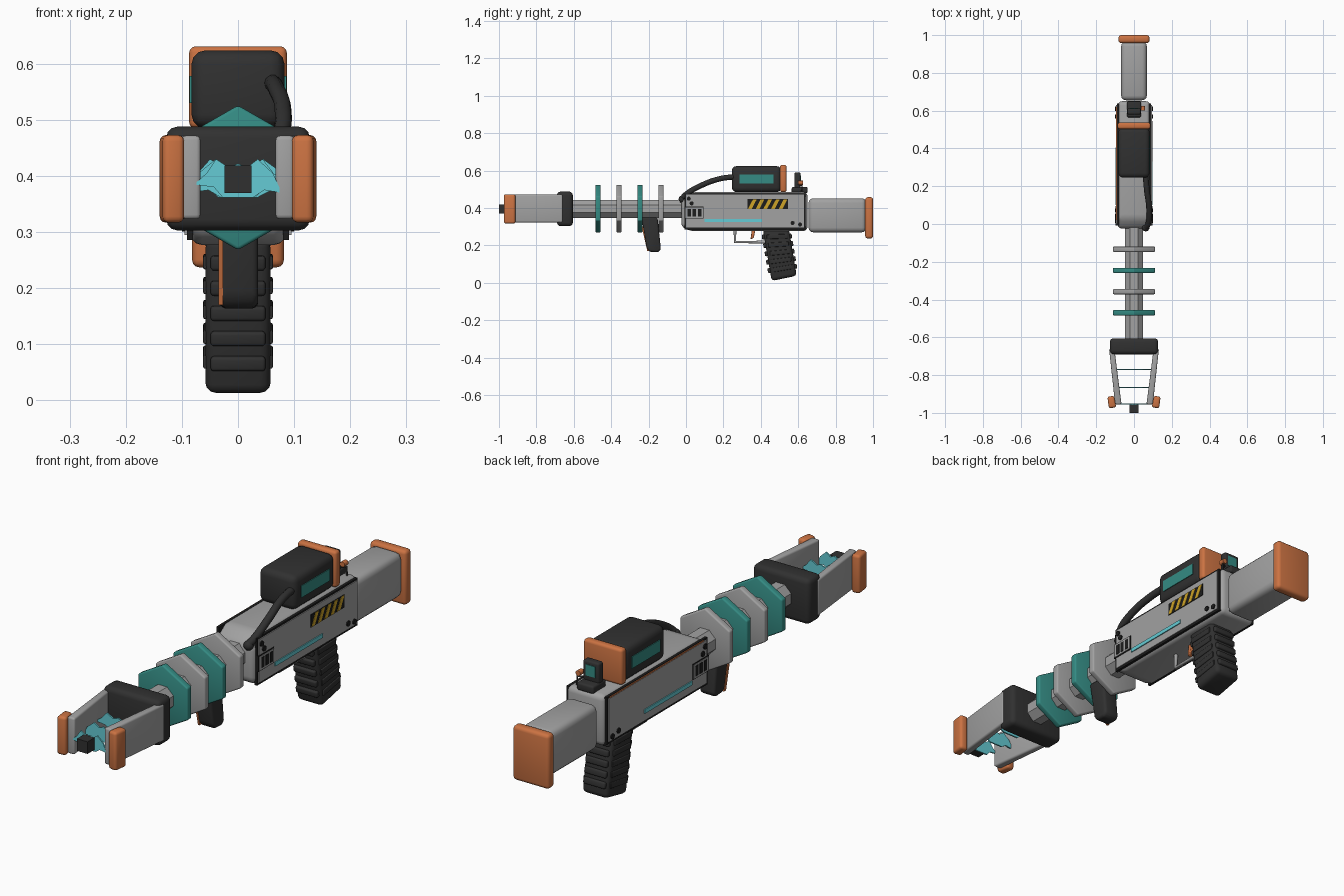
import bpy, bmesh, math
from mathutils import Vector

cube = bpy.data.objects.get("Cube")
if cube:
    bpy.data.objects.remove(cube, do_unlink=True)


def material(name, rgb):
    m = bpy.data.materials.new(name)
    m.use_nodes = True
    m.diffuse_color = (*rgb, 1)
    m.node_tree.nodes["Principled BSDF"].inputs["Base Color"].default_value = (*rgb, 1)
    return m


GREY = material("grey metal", (0.36, 0.36, 0.36))
DARK = material("dark rubber", (0.03, 0.03, 0.03))
BLACK = material("black trim", (0.012, 0.012, 0.012))
ORANGE = material("orange paint", (0.6, 0.17, 0.055))
TEAL = material("teal glass", (0.035, 0.26, 0.23))
CYAN = material("cyan glow", (0.13, 0.6, 0.66))
YELLOW = material("hazard yellow", (0.62, 0.37, 0.02))


def finish(name, bm, mat, bevel=0.0):
    """Round the edges and turn the bmesh into an object."""
    bmesh.ops.recalc_face_normals(bm, faces=bm.faces)
    if bevel:
        bmesh.ops.bevel(bm, geom=bm.edges[:], offset=bevel, segments=3,
                        profile=0.5, affect='EDGES', clamp_overlap=True)
    mesh = bpy.data.meshes.new(name)
    bm.to_mesh(mesh)
    bm.free()
    mesh.materials.append(mat)
    mesh.shade_smooth()
    mesh.set_sharp_from_angle(angle=math.radians(35))
    obj = bpy.data.objects.new(name, mesh)
    bpy.context.collection.objects.link(obj)
    return obj


def prism(name, points, axis, a, b, mat, bevel=0.0):
    """Extrude an outline along x (points are y, z), y (x, z) or z (x, y)."""
    bm = bmesh.new()
    k = "xyz".index(axis)
    ends = []
    for depth in (a, b):
        ring = []
        for p in points:
            co = list(p)
            co.insert(k, depth)
            ring.append(bm.verts.new(co))
        ends.append(ring)
        bm.faces.new(ring)
    n = len(points)
    for i in range(n):
        j = (i + 1) % n
        bm.faces.new((ends[0][i], ends[0][j], ends[1][j], ends[1][i]))
    return finish(name, bm, mat, bevel)


def box(name, x, y, z, mat, bevel=0.0):
    outline = [(y[0], z[0]), (y[1], z[0]), (y[1], z[1]), (y[0], z[1])]
    return prism(name, outline, "x", x[0], x[1], mat, bevel)


def polygon(n, radius, cz, turn):
    return [(radius * math.cos(turn + i * math.tau / n),
             cz + radius * math.sin(turn + i * math.tau / n)) for i in range(n)]


def tube(name, points, radius, mat, smooth=True):
    curve = bpy.data.curves.new(name, 'CURVE')
    curve.dimensions = '3D'
    curve.bevel_depth = radius
    curve.bevel_resolution = 3
    curve.use_fill_caps = True
    s = curve.splines.new('BEZIER' if smooth else 'POLY')
    pts = s.bezier_points if smooth else s.points
    pts.add(len(points) - 1)
    for p, co in zip(pts, points):
        if smooth:
            p.co = co
            p.handle_left_type = p.handle_right_type = 'AUTO'
        else:
            p.co = (*co, 1)
    curve.materials.append(mat)
    obj = bpy.data.objects.new(name, curve)
    bpy.context.collection.objects.link(obj)
    return obj


# Stock and butt plate
box("stock", (-0.068, 0.068), (0.655, 0.965), (0.27, 0.452), GREY, 0.025)
box("butt_plate", (-0.082, 0.082), (0.958, 1.0), (0.237, 0.458), ORANGE, 0.014)

# Receiver body
prism("body", [(-0.025, 0.30), (-0.025, 0.445), (0.03, 0.485), (0.65, 0.485),
               (0.65, 0.277), (0.02, 0.277)], "x", -0.086, 0.086, GREY, 0.022)

# Side panels with trim, vents, glow stripe and screws
for side, s in (("left", 1), ("right", -1)):
    def plate(name, y, z, inner, outer, mat, bevel=0.0):
        return box(f"{side}_{name}", sorted((s * inner, s * outer)), y, z, mat, bevel)

    plate("panel_trim", (-0.008, 0.638), (0.286, 0.478), 0.08, 0.091, BLACK)
    plate("panel", (0.0, 0.63), (0.295, 0.471), 0.085, 0.095, GREY)
    plate("vent_trim", (-0.008, 0.094), (0.343, 0.407), 0.09, 0.097, BLACK)
    plate("vent_plate", (-0.004, 0.09), (0.347, 0.403), 0.09, 0.099, GREY)
    for i in range(3):
        y = 0.008 + 0.028 * i
        plate(f"vent_slot_{i}", (y, y + 0.018), (0.354, 0.396), 0.095, 0.101, BLACK)
    plate("glow_stripe", (0.1, 0.405), (0.326, 0.342), 0.09, 0.099, CYAN)
    for i, (y, z) in enumerate(((0.03, 0.425), (0.015, 0.45), (0.57, 0.32), (0.61, 0.312))):
        disc = [(y + u, z + v) for u, v in polygon(10, 0.011, 0, 0)]
        prism(f"{side}_screw_{i}", disc, "x", s * 0.09, s * 0.1, BLACK)
box("orange_rail", (-0.094, -0.086), (0.02, 0.62), (0.471, 0.476), ORANGE)

# Hazard marking
box("hazard_plate", (0.09, 0.0975), (0.33, 0.545), (0.395, 0.447), BLACK)
for i in range(5):
    y = 0.332 + 0.041 * i
    prism(f"hazard_stripe_{i}", [(y, 0.396), (y + 0.02, 0.396), (y + 0.046, 0.446),
                                 (y + 0.026, 0.446)], "x", 0.096, 0.099, YELLOW)

# Power pack on top
box("pack", (-0.083, 0.083), (0.245, 0.51), (0.485, 0.624), DARK, 0.025)
box("pack_end_plate", (-0.087, 0.087), (0.503, 0.537), (0.485, 0.631), ORANGE, 0.011)
for side, s in (("left", 1), ("right", -1)):
    box(f"{side}_pack_window", sorted((s * 0.08, s * 0.086)), (0.285, 0.467),
        (0.53, 0.578), TEAL)
tube("hose", [(0.06, 0.27, 0.568), (0.068, 0.18, 0.556), (0.08, 0.08, 0.52),
              (0.075, 0.0, 0.473), (0.062, -0.022, 0.45)], 0.015, DARK)
bm = bmesh.new()
bmesh.ops.create_icosphere(bm, subdivisions=2, radius=0.02)
bmesh.ops.translate(bm, verts=bm.verts, vec=(0.062, -0.02, 0.447))
finish("hose_socket", bm, DARK)

# Rear sight
box("sight_base", (-0.038, 0.038), (0.565, 0.65), (0.48, 0.512), DARK, 0.008)
box("sight_body", (-0.036, 0.036), (0.58, 0.612), (0.505, 0.59), DARK, 0.008)
box("sight_screen", (-0.022, 0.022), (0.61, 0.614), (0.53, 0.575), TEAL)
prism("sight_knob", polygon(12, 0.011, 0.535, 0), "y", 0.6, 0.625, ORANGE).location.x = 0.048
tube("sight_wire", [(0.036, 0.61, 0.52), (0.055, 0.62, 0.52), (0.055, 0.62, 0.48)],
     0.004, DARK, False)

# Barrel and coil rings
prism("barrel", polygon(8, 0.053, 0.395, math.pi / 8), "y", -0.62, 0.0, GREY)
for i in range(4):
    y = -0.47 + 0.112 * i
    prism(f"coil_ring_{i}", polygon(6, 0.129, 0.397, math.pi / 6), "y",
          y - 0.014, y + 0.014, GREY if i % 2 else TEAL, 0.006)

# Muzzle block, prongs and prong tips
box("muzzle_block", (-0.128, 0.128), (-0.69, -0.605), (0.303, 0.488), DARK, 0.02)
for side, s in (("left", 1), ("right", -1)):
    outline = [(s * 0.104, -0.66), (s * 0.132, -0.66), (s * 0.1, -0.955), (s * 0.066, -0.955)]
    prism(f"{side}_prong", outline, "z", 0.323, 0.472, GREY, 0.008)
    tip = [(s * 0.105, -0.91), (s * 0.141, -0.914), (s * 0.133, -0.976), (s * 0.094, -0.97)]
    prism(f"{side}_prong_tip", tip, "z", 0.317, 0.473, ORANGE, 0.011)

# Energy arcs between the prongs, with the emitter in front
arc = [(-1, 0.385), (-0.72, 0.405), (-0.5, 0.43), (-0.2, 0.415), (0, 0.422), (0.2, 0.415),
       (0.45, 0.43), (0.8, 0.405), (1, 0.37), (0.6, 0.375), (0.35, 0.362),
       (-0.35, 0.362), (-0.55, 0.38)]
for i, (y, half, flip) in enumerate(((-0.77, 0.1, 1), (-0.865, 0.088, -1), (-0.952, 0.078, 1))):
    prism(f"energy_arc_{i}", [(flip * half * u, z) for u, z in arc], "y",
          y - 0.003, y + 0.003, CYAN)
box("emitter", (-0.024, 0.024), (-1.0, -0.955), (0.37, 0.419), DARK)

# Front grip
prism("front_grip", [(-0.238, 0.35), (-0.152, 0.35), (-0.134, 0.178), (-0.15, 0.163),
                     (-0.195, 0.166), (-0.21, 0.185)], "x", -0.033, 0.036, DARK, 0.014)
prism("front_grip_strip", [(-0.237, 0.3), (-0.225, 0.3), (-0.195, 0.17), (-0.207, 0.17)],
      "x", -0.035, -0.027, ORANGE)

# Rear grip with ribs
low_front, low_back = Vector((0.458, 0.01)), Vector((0.592, 0.038))
top_front, top_back = Vector((0.41, 0.29)), Vector((0.55, 0.29))
prism("rear_grip", [low_front, low_back, top_back, top_front], "x", -0.058, 0.058, DARK, 0.018)
for i in range(5):
    t = 0.2 + 0.16 * i
    for name, low, top in (("front", low_front, top_front), ("back", low_back, top_back)):
        along = (top - low).normalized() * 0.013
        out = Vector((-along.y, along.x)) * (0.9 if name == "front" else -0.75)
        c = low.lerp(top, t)
        prism(f"{name}_grip_rib_{i}", [c - along - out, c - along + out,
                                       c + along + out, c + along - out],
              "x", -0.049, 0.049, DARK, 0.006)
    for s in (-1, 1):
        a, b = low_front.lerp(top_front, t), low_back.lerp(top_back, t)
        a, b = a.lerp(b, 0.1), a.lerp(b, 0.9)
        rise = Vector((0, 0.012))
        prism(f"side_grip_rib_{i}_{s}", [a - rise, b - rise, b + rise, a + rise], "x",
              s * 0.05, s * 0.062, DARK, 0.003)

# Trigger and guard
tube("trigger_guard", [(0, 0.262, 0.285), (0, 0.262, 0.218), (0, 0.425, 0.218)],
     0.008, GREY, False)
prism("trigger", [(0.352, 0.285), (0.372, 0.285), (0.362, 0.24), (0.345, 0.232)],
      "x", -0.01, 0.01, ORANGE, 0.003)
